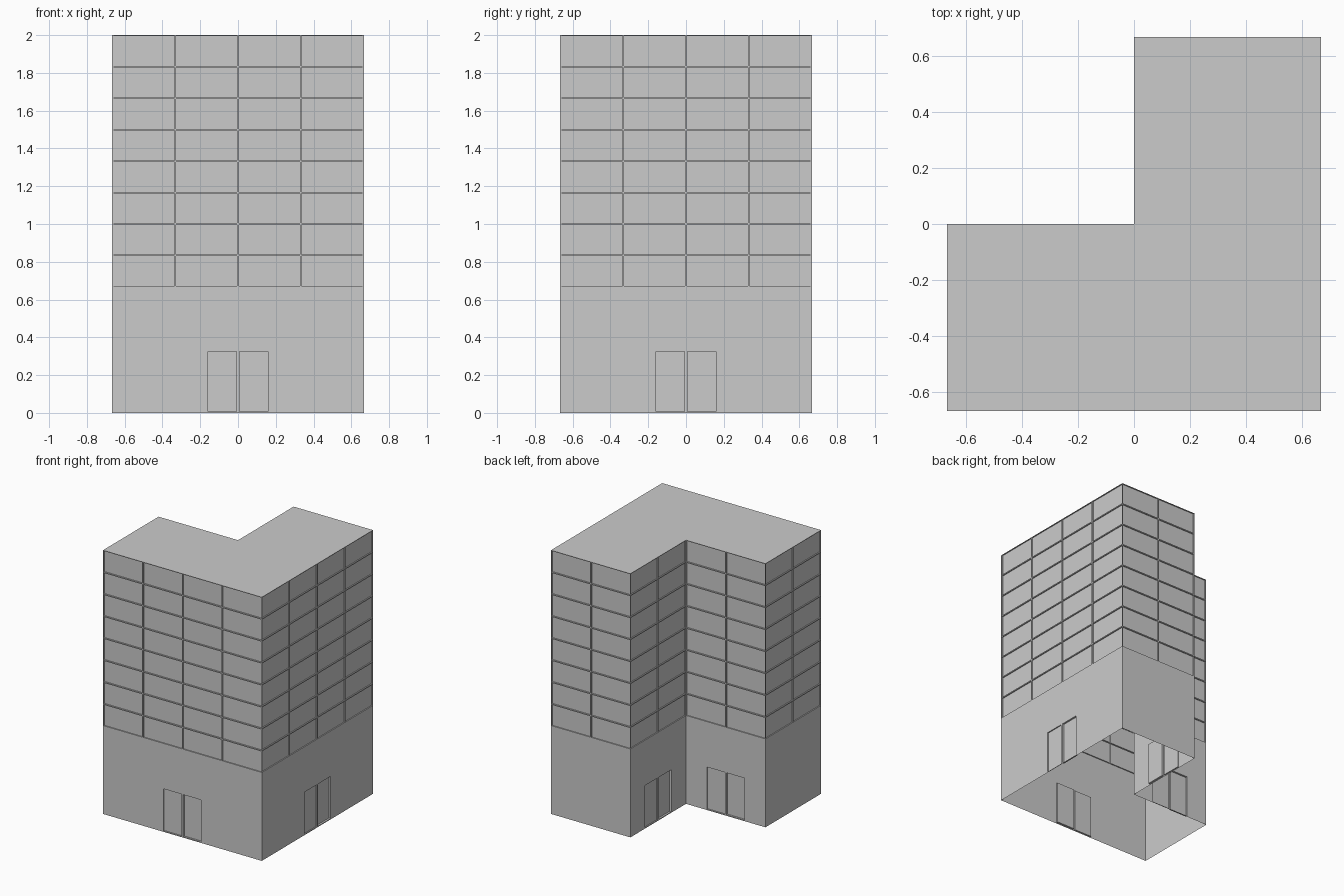
import bpy, bmesh
from mathutils import Vector

if "Cube" in bpy.data.objects:
    bpy.data.objects.remove(bpy.data.objects["Cube"])

H = 2 / 3          # half width, also ground floor height
BAY, ROW = 1 / 3, 1 / 6
UP = Vector((0, 0, 1))


def panel(bm, start, d, a, b, z0, z1):
    """Flat outward-facing rectangle on a wall line."""
    pts = [start + d * u + UP * z for u, z in ((a, z0), (b, z0), (b, z1), (a, z1))]
    return bm.faces.new([bm.verts.new(p) for p in pts])


def recess(bm, faces, rim, depth):
    """Leave a flush rim and push the pane straight back."""
    bmesh.ops.inset_individual(bm, faces=faces, thickness=rim, use_even_offset=True)
    for f in faces:
        n = f.normal.copy()
        r = bmesh.ops.extrude_discrete_faces(bm, faces=[f])
        bmesh.ops.translate(bm, verts=r["faces"][0].verts, vec=-n * depth)


def finish(bm, name):
    bmesh.ops.remove_doubles(bm, verts=bm.verts, dist=1e-5)
    me = bpy.data.meshes.new(name)
    bm.to_mesh(me)
    bm.free()
    ob = bpy.data.objects.new(name, me)
    bpy.context.collection.objects.link(ob)


# L-shaped outline, counter-clockwise; flag says whether the wall has a door
outline = [((-H, -H), True), ((H, -H), True), ((H, H), False),
           ((0, H), True), ((0, 0), True), ((-H, 0), False)]
names = ["front", "right", "back_wing_end", "court_side", "court_back", "left_wing_end"]

for i, ((x, y), has_door) in enumerate(outline):
    start = Vector((x, y, 0))
    end = Vector((*outline[(i + 1) % 6][0], 0))
    length = (end - start).length
    d = (end - start).normalized()

    # ground floor wall, with an opening for the double door
    bm = bmesh.new()
    if has_door:
        c, w, h = length / 2, 0.165, 0.333
        panel(bm, start, d, 0, c - w, 0, h)
        panel(bm, start, d, c + w, length, 0, h)
        panel(bm, start, d, 0, length, h, H)
    else:
        panel(bm, start, d, 0, length, 0, H)
    finish(bm, names[i] + "_ground_wall")

    # double door leaves
    if has_door:
        bm = bmesh.new()
        left = panel(bm, start, d, c - w, c, 0, h)
        right = panel(bm, start, d, c, c + w, 0, h)
        bm.normal_update()
        recess(bm, [left], 0.007, 0.008)
        recess(bm, [right], 0.007, 0.014)
        finish(bm, names[i] + "_door")

    # window grid
    bm = bmesh.new()
    panes = [panel(bm, start, d, k * BAY, (k + 1) * BAY, H + r * ROW, H + (r + 1) * ROW)
             for k in range(round(length / BAY)) for r in range(8)]
    bm.normal_update()
    recess(bm, panes, 0.004, 0.008)
    finish(bm, names[i] + "_windows")

# flat roof
bm = bmesh.new()
bm.faces.new([bm.verts.new((x, y, 2)) for (x, y), _ in outline])
finish(bm, "roof")
